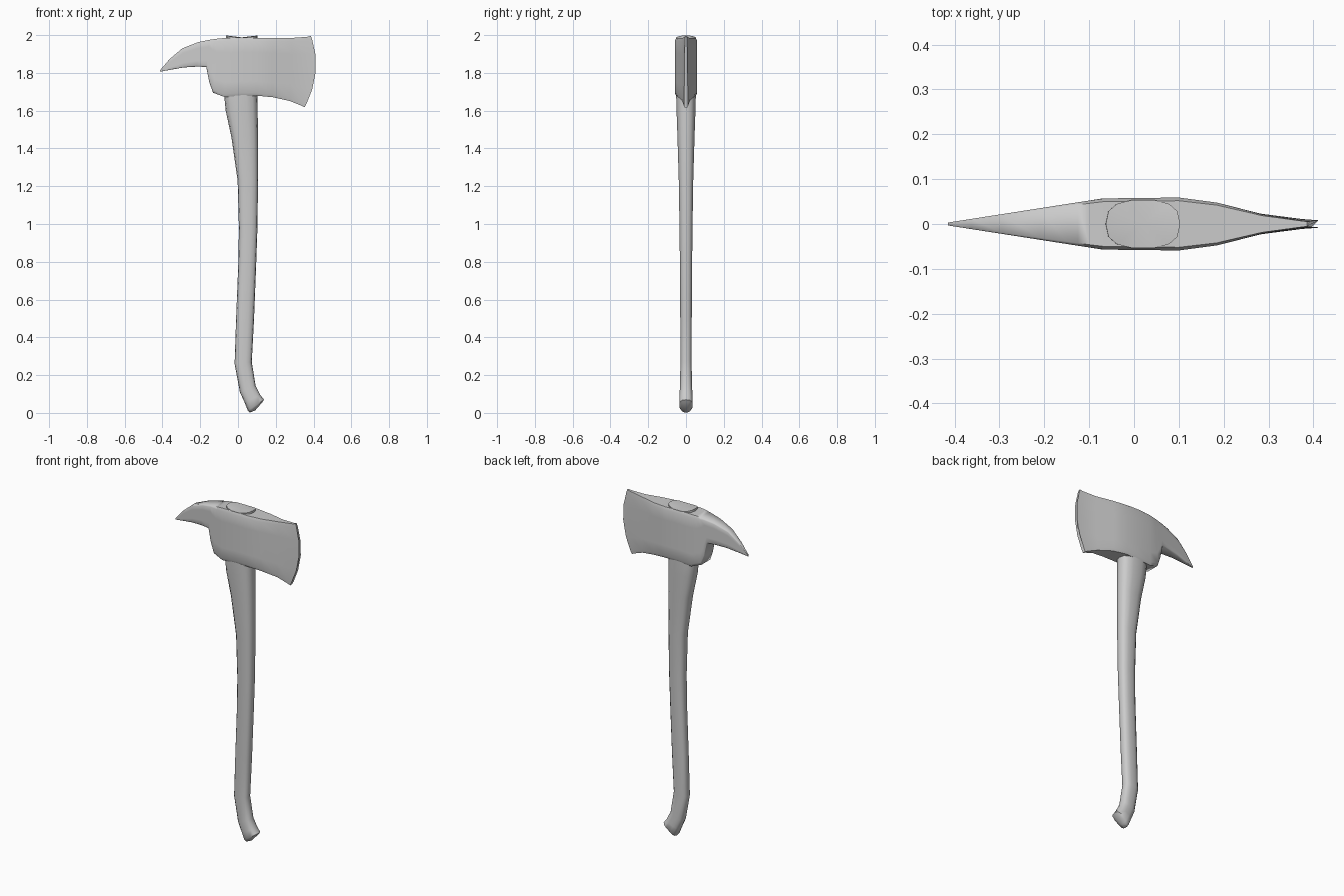
import bpy, math

if "Cube" in bpy.data.objects:
    bpy.data.objects.remove(bpy.data.objects["Cube"])


def loft(name, rings, angle, tip_start=None, tip_end=None):
    """Skin a list of equal-length vertex rings and cap both ends."""
    n = len(rings[0])
    verts = [p for r in rings for p in r]
    faces = [(i * n + j, i * n + (j + 1) % n, (i + 1) * n + (j + 1) % n, (i + 1) * n + j)
             for i in range(len(rings) - 1) for j in range(n)]
    for base, tip, flip in ((0, tip_start, True), ((len(rings) - 1) * n, tip_end, False)):
        loop = [base + j for j in range(n)]
        if flip:
            loop.reverse()
        if tip is None:
            faces.append(loop)
        else:
            verts.append(tip)
            faces += [(loop[j], loop[(j + 1) % n], len(verts) - 1) for j in range(n)]
    mesh = bpy.data.meshes.new(name)
    mesh.from_pydata(verts, [], faces)
    obj = bpy.data.objects.new(name, mesh)
    bpy.context.collection.objects.link(obj)
    bpy.context.view_layer.objects.active = obj
    obj.select_set(True)
    bpy.ops.object.mode_set(mode='EDIT')
    bpy.ops.mesh.select_all(action='SELECT')
    bpy.ops.mesh.normals_make_consistent(inside=False)
    bpy.ops.object.mode_set(mode='OBJECT')
    bpy.ops.object.shade_smooth_by_angle(angle=math.radians(angle))
    obj.select_set(False)
    return obj


def spow(v, e):
    return math.copysign(abs(v) ** e, v)


# Handle: rear point, front point and half thickness of each slanted ring
handle = [
    ((0.062, 0.002), (0.128, 0.055), 0.026),
    ((0.052, 0.012), (0.138, 0.070), 0.036),
    ((0.035, 0.055), (0.118, 0.095), 0.036),
    ((0.010, 0.110), (0.093, 0.145), 0.033),
    ((-0.018, 0.26), (0.073, 0.27), 0.030),
    ((-0.010, 0.50), (0.085, 0.50), 0.031),
    ((0.002, 0.80), (0.096, 0.78), 0.033),
    ((0.005, 0.98), (0.103, 0.98), 0.035),
    ((-0.002, 1.23), (0.106, 1.23), 0.039),
    ((-0.035, 1.46), (0.106, 1.46), 0.046),
    ((-0.065, 1.60), (0.104, 1.60), 0.051),
    ((-0.073, 1.68), (0.103, 1.68), 0.053),
    ((-0.063, 1.998), (0.103, 1.998), 0.054),
]
SIDES = 14
rings = []
for k, (a, b, hy) in enumerate(handle):
    ring = []
    for j in range(SIDES):
        t = 2 * math.pi * j / SIDES
        c, s = spow(math.cos(t), 0.75), spow(math.sin(t), 0.75)
        f = (c + 1) / 2
        # the exposed top end is slightly dished
        dip = 0.012 * (1 - c * c) if k == len(handle) - 1 else 0
        ring.append((a[0] + (b[0] - a[0]) * f, hy * s, a[1] + (b[1] - a[1]) * f - dip))
    rings.append(ring)
loft("handle", rings, 50, (0.09, 0, 0.012), (0.02, 0, 1.988))

# Axe head: plan thickness as a function of x
plan = [(-0.416, 0.003), (-0.07, 0.057), (0.10, 0.059), (0.18, 0.049),
        (0.29, 0.020), (0.385, 0.006), (0.42, 0.004)]


def half_width(x):
    for (x0, w0), (x1, w1) in zip(plan, plan[1:]):
        if x <= x1:
            return w0 + (w1 - w0) * max(0, x - x0) / (x1 - x0)
    return plan[-1][1]


# Bottom point, top point and forward bulge of each station, spike to blade
head = [
    ((-0.415, 1.806), (-0.412, 1.815), 0),
    ((-0.350, 1.818), (-0.362, 1.873), 0),
    ((-0.285, 1.829), (-0.295, 1.930), 0),
    ((-0.220, 1.833), (-0.210, 1.963), 0),
    ((-0.168, 1.832), (-0.150, 1.975), 0),
    ((-0.152, 1.750), (-0.125, 1.979), 0),
    ((-0.132, 1.695), (-0.100, 1.982), 0),
    ((-0.070, 1.672), (-0.065, 1.985), 0),
    ((0.020, 1.678), (0.020, 1.987), 0),
    ((0.100, 1.679), (0.100, 1.985), 0),
    ((0.185, 1.671), (0.185, 1.984), 0),
    ((0.275, 1.651), (0.285, 1.985), 0.004),
    ((0.335, 1.627), (0.368, 1.991), 0.024),
    ((0.353, 1.618), (0.386, 1.996), 0.042),
]
levels = [(0, 0.86), (0.05, 1), (0.25, 1), (0.5, 1), (0.75, 1), (0.95, 1), (1, 0.88)]
rings = []
for a, b, bulge in head:
    side = []
    for t, w in levels:
        x = a[0] + (b[0] - a[0]) * t
        wide = w * half_width(x)
        side.append((x + bulge * 4 * t * (1 - t), wide, a[1] + (b[1] - a[1]) * t))
    rings.append(side + [(x, -y, z) for x, y, z in reversed(side)])
loft("axe_head", rings, 60)
